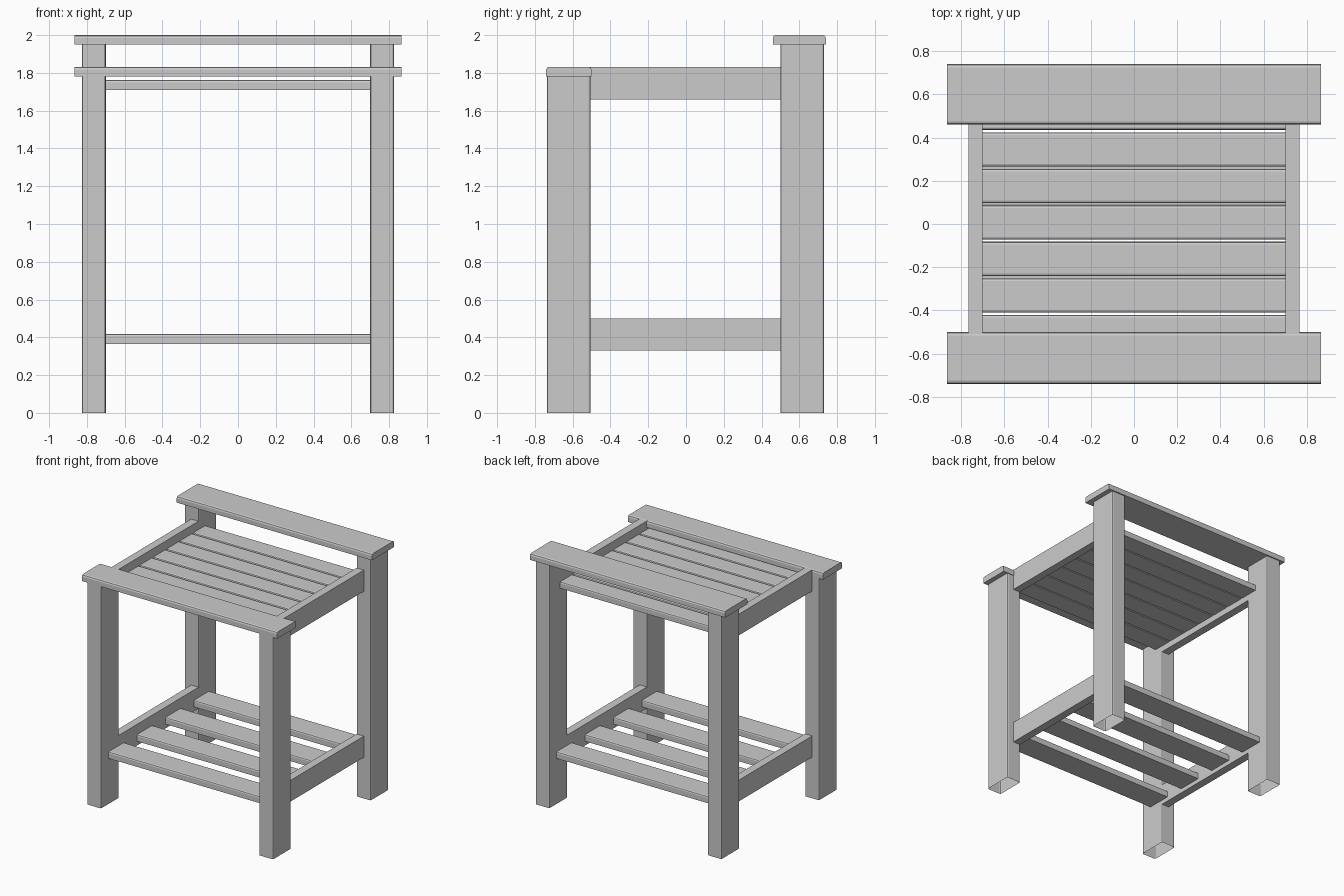
import bpy, bmesh

cube = bpy.data.objects.get("Cube")
if cube:
    bpy.data.objects.remove(cube, do_unlink=True)

grey = bpy.data.materials.new("plain_grey")
grey.use_nodes = True
colour = (0.6, 0.6, 0.6, 1)
grey.diffuse_color = colour
grey.node_tree.nodes["Principled BSDF"].inputs["Base Color"].default_value = colour


def board(name, xs, ys, zs, chamfer=0, pick=None, open_bottom=False):
    """Box between the given limits; chamfers the edges accepted by pick."""
    bm = bmesh.new()
    bmesh.ops.create_cube(bm, size=1)
    for v in bm.verts:
        v.co = [lim[0] if c < 0 else lim[1] for c, lim in zip(v.co, (xs, ys, zs))]
    if chamfer:
        edges = [e for e in bm.edges if pick(e)]
        bmesh.ops.bevel(bm, geom=edges, offset=chamfer, segments=2,
                        profile=0.5, affect='EDGES')
    if open_bottom:
        bm.normal_update()
        bottom = [f for f in bm.faces if f.normal.z < -0.9]
        bmesh.ops.delete(bm, geom=bottom, context='FACES_ONLY')
    mesh = bpy.data.meshes.new(name)
    bm.to_mesh(mesh)
    bm.free()
    mesh.materials.append(grey)
    obj = bpy.data.objects.new(name, mesh)
    bpy.context.collection.objects.link(obj)
    return obj


def upright(e):
    a, b = e.verts
    return abs(a.co.z - b.co.z) > 0.5


def long_top(e):
    a, b = e.verts
    return abs(a.co.x - b.co.x) > 0.5 and a.co.z == max(v.co.z for f in e.link_faces for v in f.verts)


# Legs and side rails, mirrored left and right
for side, s in (("left", 1), ("right", -1)):
    leg_x = sorted((s * 0.70, s * 0.825))
    rail_x = sorted((s * 0.70, s * 0.765))
    board(side + "_front_leg", leg_x, (-0.735, -0.505), (0, 1.78), 0.01, upright, True)
    board(side + "_back_leg", leg_x, (0.50, 0.73), (0, 1.95), 0.01, upright, True)
    for level, z in (("upper", 1.66), ("lower", 0.33)):
        board(f"{side}_{level}_rail", rail_x, (-0.535, 0.535), (z, z + 0.17))

# Wide planks capping the legs
wide = (-0.865, 0.865)
board("front_cap", wide, (-0.74, -0.50), (1.78, 1.832), 0.015, long_top)
board("back_cap", wide, (0.46, 0.74), (1.95, 2.0), 0.015, long_top)

# Close-set slats of the table top
inner = (-0.70, 0.70)
for i in range(7):
    y = 0.007 + (i - 3) * 0.169
    board(f"top_slat_{i + 1}", inner, (y - 0.079, y + 0.079), (1.71, 1.762), 0.012, long_top)

# Spaced slats of the lower shelf
for i in range(4):
    y = (i - 1.5) * 0.36
    board(f"shelf_slat_{i + 1}", inner, (y - 0.10, y + 0.10), (0.365, 0.418), 0.012, long_top)
